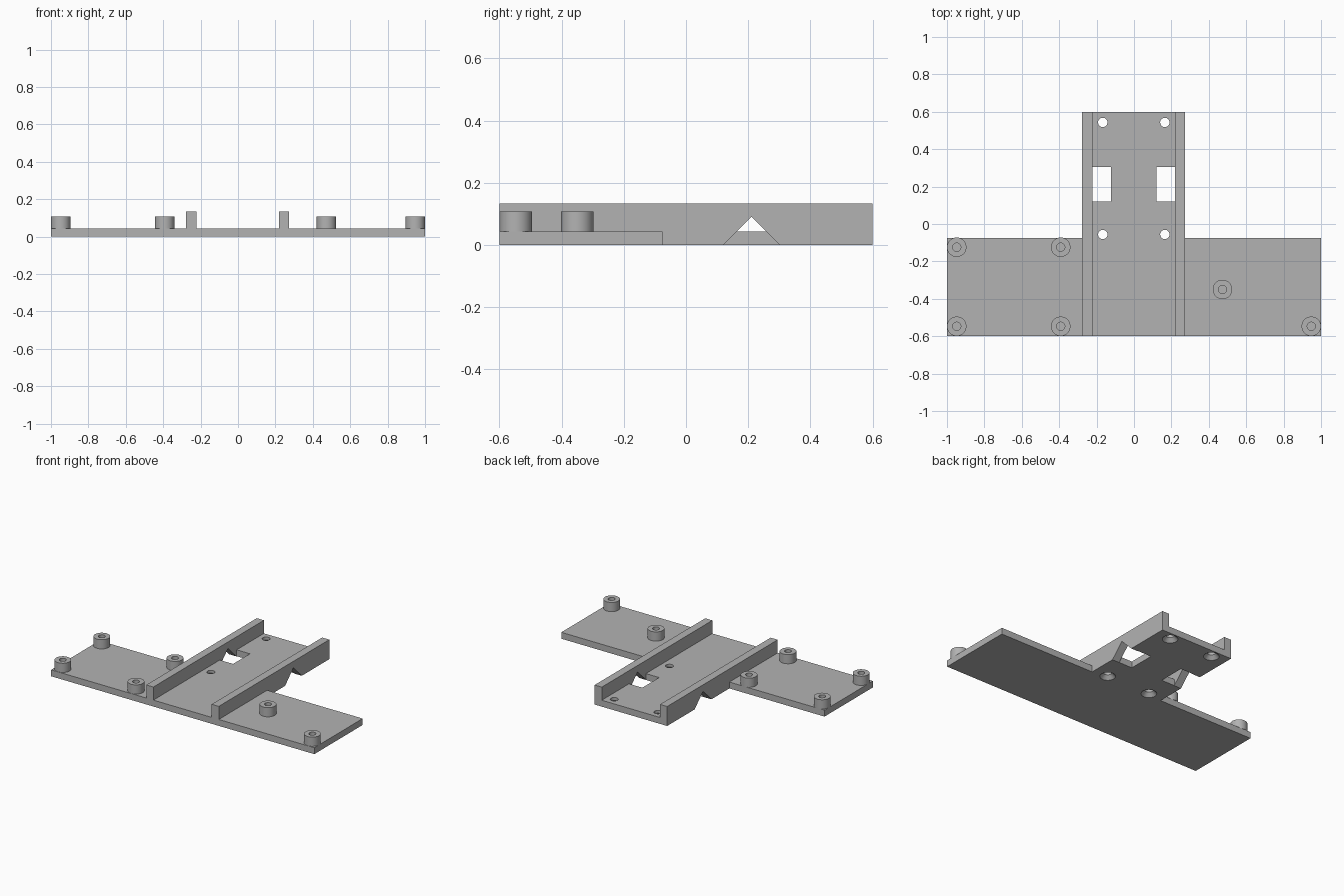
import bpy, bmesh, math
from mathutils import Matrix, Vector

if "Cube" in bpy.data.objects:
    bpy.data.objects.remove(bpy.data.objects["Cube"])

# Single grey material
GREY = (0.45, 0.45, 0.45, 1)
grey = bpy.data.materials.new("plain grey")
grey.use_nodes = True
grey.diffuse_color = GREY
grey.node_tree.nodes["Principled BSDF"].inputs["Base Color"].default_value = GREY

PLATE, RAIL_TOP, POST_TOP = 0.044, 0.134, 0.107
FRONT, WING_BACK, BACK = -0.6, -0.075, 0.6
RAILS = [(-0.277, -0.223), (0.22, 0.274)]


def finish(name, bm):
    bmesh.ops.recalc_face_normals(bm, faces=bm.faces)
    mesh = bpy.data.meshes.new(name)
    bm.to_mesh(mesh)
    bm.free()
    mesh.materials.append(grey)
    obj = bpy.data.objects.new(name, mesh)
    bpy.context.collection.objects.link(obj)
    return obj


def prism(name, outline, offset):
    """Extrude a closed outline along an offset vector."""
    bm = bmesh.new()
    face = bm.faces.new([bm.verts.new(p) for p in outline])
    ext = bmesh.ops.extrude_face_region(bm, geom=[face])["geom"]
    verts = [g for g in ext if isinstance(g, bmesh.types.BMVert)]
    bmesh.ops.translate(bm, verts=verts, vec=Vector(offset))
    return finish(name, bm)


def box(name, x, y, z):
    corners = [(x[0], y[0], z[0]), (x[1], y[0], z[0]), (x[1], y[1], z[0]), (x[0], y[1], z[0])]
    return prism(name, corners, (0, 0, z[1] - z[0]))


def lathe(name, profile, x, y, closed, steps=48):
    """Spin a radius-height profile about a vertical axis."""
    bm = bmesh.new()
    verts = [bm.verts.new((r, 0, z)) for r, z in profile]
    edges = [bm.edges.new(pair) for pair in zip(verts, verts[1:])]
    if closed:
        edges.append(bm.edges.new((verts[-1], verts[0])))
    bmesh.ops.spin(bm, geom=verts + edges, axis=(0, 0, 1), cent=(0, 0, 0),
                   angle=math.tau, steps=steps)
    bmesh.ops.remove_doubles(bm, verts=bm.verts, dist=1e-5)
    bmesh.ops.transform(bm, matrix=Matrix.Translation((x, y, 0)), verts=bm.verts)
    return finish(name, bm)


def combine(target, tool, operation):
    """Apply a boolean and drop the tool object."""
    mod = target.modifiers.new("combine", 'BOOLEAN')
    mod.operation, mod.solver, mod.object = operation, 'EXACT', tool
    bpy.context.view_layer.objects.active = target
    bpy.ops.object.modifier_apply(modifier=mod.name)
    bpy.data.objects.remove(tool)


def smooth(obj):
    bpy.ops.object.select_all(action='DESELECT')
    obj.select_set(True)
    bpy.context.view_layer.objects.active = obj
    bpy.ops.object.shade_smooth_by_angle(angle=math.radians(30))


# T-shaped plate
left, right = RAILS[0][0], RAILS[1][1]
tee = [(-1, FRONT, 0), (1, FRONT, 0), (1, WING_BACK, 0), (right, WING_BACK, 0),
       (right, BACK, 0), (left, BACK, 0), (left, WING_BACK, 0), (-1, WING_BACK, 0)]
plate = prism("base_plate", tee, (0, 0, PLATE))

# Two rails joined to the plate
for span in RAILS:
    combine(plate, box("rail", span, (FRONT, BACK), (0, RAIL_TOP)), 'UNION')

# Triangular notch under each rail and rectangular window beside it
for (x0, x1), window in zip(RAILS, [(-0.223, -0.122), (0.119, 0.22)]):
    notch = [(x0 - 0.02, 0.11, -0.01), (x0 - 0.02, 0.311, -0.01), (x0 - 0.02, 0.2105, 0.0905)]
    outer = x0 < 0
    shift = 0 if outer else 0.02
    length = x1 - x0 + 0.02
    notch = [(x + shift, y, z) for x, y, z in notch]
    combine(plate, prism("notch_cutter", notch, (length, 0, 0)), 'DIFFERENCE')
    combine(plate, box("window_cutter", window, (0.121, 0.304), (-0.02, 0.1)), 'DIFFERENCE')

# Screw holes, countersunk from below
for x in (-0.167, 0.165):
    for y in (-0.056, 0.543):
        profile = [(0, -0.01), (0.058, -0.01), (0.025, 0.025), (0.025, 0.08), (0, 0.08)]
        combine(plate, lathe("hole_cutter", profile, x, y, False), 'DIFFERENCE')
smooth(plate)

# Hollow standoff posts on the wings
posts = [(-0.948, -0.124), (-0.948, -0.547), (-0.392, -0.124), (-0.392, -0.547),
         (0.473, -0.35), (0.948, -0.547)]
for i, (x, y) in enumerate(posts, 1):
    profile = [(0.022, PLATE), (0.052, PLATE), (0.052, POST_TOP), (0.022, POST_TOP)]
    smooth(lathe(f"standoff_post_{i}", profile, x, y, True))
